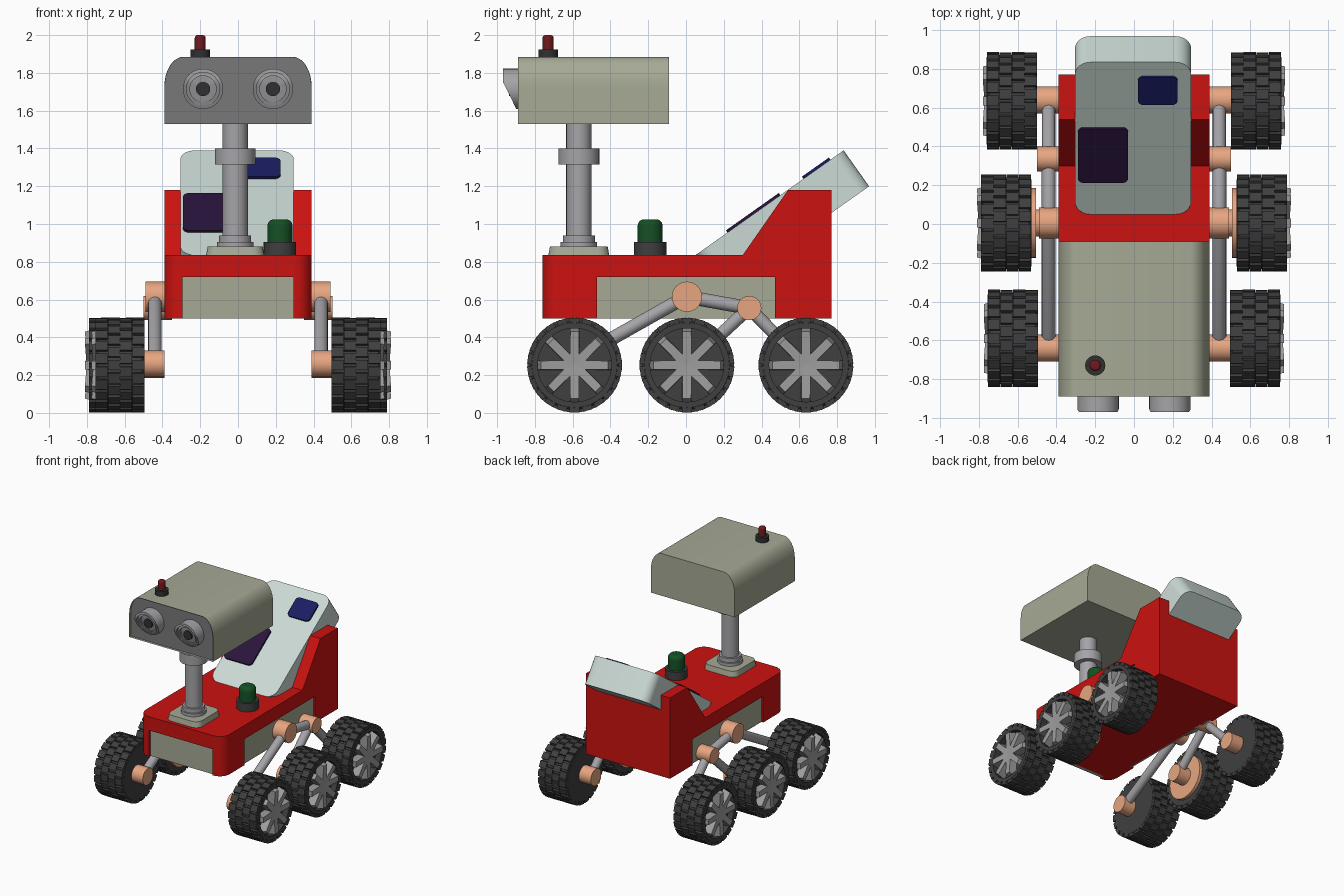
import bpy, bmesh
from math import sin, cos, pi, atan2
from mathutils import Matrix, Vector

if "Cube" in bpy.data.objects:
    bpy.data.objects.remove(bpy.data.objects["Cube"])


def mat(name, r, g, b):
    m = bpy.data.materials.new(name)
    m.diffuse_color = (r, g, b, 1)
    m.use_nodes = True
    m.node_tree.nodes["Principled BSDF"].inputs["Base Color"].default_value = m.diffuse_color
    return m


RED = mat("red", .6, .006, .005)
SAGE = mat("sage", .38, .40, .30)
PALE = mat("pale", .60, .70, .66)
SALMON = mat("salmon", .80, .38, .22)
TYRE = mat("rubber", .05, .05, .05)
DARK = mat("dark", .03, .03, .03)
FACE = mat("face_grey", .19, .19, .19)
STEEL = mat("steel", .38, .37, .39)
PURPLE = mat("purple", .022, .007, .045)
BLUE = mat("blue", .01, .012, .12)
GREEN = mat("green", .007, .08, .017)
LAMP = mat("lamp_red", .16, .01, .013)


def finish(name, bm, m, mw=Matrix()):
    bmesh.ops.remove_doubles(bm, verts=bm.verts, dist=1e-5)
    bmesh.ops.recalc_face_normals(bm, faces=bm.faces)
    me = bpy.data.meshes.new(name)
    bm.to_mesh(me)
    bm.free()
    me.materials.append(m)
    o = bpy.data.objects.new(name, me)
    o.matrix_world = mw
    bpy.context.collection.objects.link(o)
    return o


def axes(x, y, z, origin):
    return Matrix.Translation(origin) @ Matrix((x, y, z)).transposed().to_4x4()


def side(x=0, y=0, z=0):   # local z points to +x
    return axes((0, 1, 0), (0, 0, 1), (1, 0, 0), (x, y, z))


def front(x=0, y=0, z=0):  # local z points to -y
    return axes((1, 0, 0), (0, 0, 1), (0, -1, 0), (x, y, z))


def prism_bm(pts, z0, z1, taper=1):
    bm = bmesh.new()
    c = Vector((sum(p[0] for p in pts), sum(p[1] for p in pts))) / len(pts)
    lo = [bm.verts.new((x, y, z0)) for x, y in pts]
    hi = [bm.verts.new((c.x + (x - c.x) * taper, c.y + (y - c.y) * taper, z1)) for x, y in pts]
    bm.faces.new(lo[::-1])
    top = bm.faces.new(hi)
    for i in range(len(pts)):
        j = (i + 1) % len(pts)
        bm.faces.new((lo[i], lo[j], hi[j], hi[i]))
    return bm, top


def rounded(x0, x1, y0, y1, r, n=6):
    pts = []
    for k, (cx, cy) in enumerate([(x1 - r, y1 - r), (x0 + r, y1 - r), (x0 + r, y0 + r), (x1 - r, y0 + r)]):
        pts += [(cx + r * cos((k + i / n) * pi / 2), cy + r * sin((k + i / n) * pi / 2)) for i in range(n + 1)]
    return pts


def prism(name, pts, z0, z1, m, mw=Matrix(), taper=1):
    return finish(name, prism_bm(pts, z0, z1, taper)[0], m, mw)


def lathe_bm(profile, n=32):
    bm = bmesh.new()
    vs = [bm.verts.new((r, 0, h)) for r, h in profile]
    es = [bm.edges.new(e) for e in zip(vs, vs[1:])]
    bmesh.ops.spin(bm, geom=vs + es, cent=(0, 0, 0), axis=(0, 0, 1), angle=2 * pi, steps=n)
    bmesh.ops.remove_doubles(bm, verts=bm.verts, dist=1e-5)
    return bm


def lathe(name, profile, m, mw=Matrix(), n=32):
    return finish(name, lathe_bm(profile, n), m, mw)


def cyl(r, h0, h1):
    return [(0, h0), (r, h0), (r, h1), (0, h1)]


def dome(r, h, c):
    return [(0, 0), (r, 0)] + [(r - c + c * cos(i * pi / 12), h - c + c * sin(i * pi / 12)) for i in range(7)] + [(0, h)]


def box(bm, size, mw):
    bmesh.ops.create_cube(bm, size=1, matrix=mw @ Matrix.Diagonal((*size, 1)))


# body: side profile with raised wedge at the back, rounded front corners
bm, _ = prism_bm([(-.76, .5), (.77, .5), (.77, 1.18), (.54, 1.18), (.30, .835), (-.76, .835)], -.39, .39)
corners = [e for e in bm.edges if all(abs(v.co.x + .76) < 1e-4 for v in e.verts)
           and abs(e.verts[0].co.z - e.verts[1].co.z) < 1e-4]
bmesh.ops.bevel(bm, geom=corners, offset=.09, segments=6, profile=.5, affect='EDGES')
body = finish("body", bm, RED, side())

# shallow panel recesses, open at the bottom
bm = bmesh.new()
for s in (-1, 1):
    box(bm, (.1, .94, .32), Matrix.Translation((s * .41, 0, .56)))
box(bm, (.59, .1, .32), Matrix.Translation((0, -.78, .56)))
cutter = finish("recess_cutter", bm, SAGE)
mod = body.modifiers.new("recess", 'BOOLEAN')
mod.object, mod.solver = cutter, 'EXACT'
bpy.context.view_layer.objects.active = body
bpy.ops.object.modifier_apply(modifier="recess")
bpy.data.objects.remove(cutter)

bm = bmesh.new()
for s in (-1, 1):
    box(bm, (.03, .94, .22), Matrix.Translation((s * .358, 0, .61)))
box(bm, (.59, .03, .22), Matrix.Translation((0, -.728, .61)))
finish("inset_panels", bm, SAGE)

# sloping solar board with two cells
a = atan2(.555, .785)
slope = axes((1, 0, 0), (0, cos(a), sin(a)), (0, -sin(a), cos(a)), (0, .05, .835))
prism("solar_board", rounded(-.305, .295, 0, .961, .08), -.233, 0, PALE, slope)
prism("large_solar_cell", rounded(-.29, -.03, .208, .55, .03), -.01, .014, PURPLE, slope)
prism("small_solar_cell", rounded(.02, .225, .70, .875, .03), -.01, .014, BLUE, slope)

# mast
prism("mast_plate", rounded(-.17, .14, -.73, -.405, .06), .83, .88, SAGE, taper=.94)
lathe("mast", [(0, .87), (.097, .87), (.097, .905), (.085, .905), (.085, .94), (.067, .94), (.067, 1.315),
               (.108, 1.315), (.108, 1.40), (.067, 1.40), (.067, 1.54), (0, 1.54)],
      STEEL, Matrix.Translation((-.015, -.567, 0)))

# head: rounded upper corners, recessed face
arc = [(.29 + .10 * cos(i * pi / 16), 1.725 + .16 * sin(i * pi / 16)) for i in range(9)]
outline = [(-.39, 1.53), (.39, 1.53)] + arc + [(-x, z) for x, z in reversed(arc)]
bm, face = prism_bm(outline, .09, .89)
bmesh.ops.inset_region(bm, faces=[face], thickness=.015)
bmesh.ops.inset_region(bm, faces=[face], thickness=.001, depth=-.02)
face.material_index = 1
head = finish("head", bm, SAGE, front())
head.data.materials.append(FACE)

# eyes: nested rings with a hooded, sloping front
for x in (-.185, .185):
    bm = lathe_bm([(0, -.03), (.107, -.03), (.107, .10), (.088, .10), (.088, .082), (.07, .082), (.07, .064), (0, .064)])
    for v in bm.verts:
        if v.co.z > 0:
            v.co.z *= 1 - .72 * min(1, max(0, (.04 - v.co.y) / .147))
    finish("eye_rings", bm, STEEL, front(x, -.87, 1.715))
    lathe("eye_pupil", cyl(.038, 0, .066), DARK, front(x, -.87, 1.715))

# head beacon and deck lamp
lathe("beacon_base", cyl(.052, 0, .04), DARK, Matrix.Translation((-.2, -.73, 1.885)))
lathe("beacon", dome(.029, .115, .015), LAMP, Matrix.Translation((-.2, -.73, 1.885)))
lathe("lamp_base", cyl(.086, -.005, .07), TYRE, Matrix.Translation((.222, -.19, .835)))
lathe("lamp", dome(.066, .19, .035), GREEN, Matrix.Translation((.222, -.19, .835)))

# wheel meshes: tyre with staggered tread blocks, eight spokes
R, W, ROWS, N = .236, .26, 4, 22
bm = lathe_bm([(0, 0), (.225, 0), (R, .012), (R, W - .012), (.225, W), (.195, W), (.195, W - .05), (0, W - .05)], 44)
for row in range(ROWS):
    for i in range(N):
        t = Matrix.Rotation(2 * pi * (i + row % 2 * .5) / N, 4, 'Z')
        box(bm, (.028, .054, W / ROWS - .002), t @ Matrix.Translation((R, 0, (row + .5) * W / ROWS)))
tyre = finish("tyre", bm, TYRE)
bm = bmesh.new()
for i in range(8):
    box(bm, (.197, .05, .07), Matrix.Rotation(i * pi / 4, 4, 'Z') @ Matrix.Translation((.0985, 0, W - .025)))
for v in bm.verts:  # chamfer the outer ends back to the rim
    if v.co.z > W and v.co.xy.length > .15:
        v.co.x *= .9
        v.co.y *= .9
        v.co.z += .01
spokes = finish("spokes", bm, FACE)
spokes.data.materials[0] = mat("spoke_grey", .34, .34, .34)


def rod(name, p, q, r, m):
    d = Vector(q) - Vector(p)
    n = d.length
    cap = [(r * sin(i * pi / 12), -r * cos(i * pi / 12)) for i in range(7)]
    prof = cap + [(x, n - h) for x, h in reversed(cap)]
    lathe(name, prof, m, Matrix.Translation(p) @ d.to_track_quat('Z', 'Y').to_matrix().to_4x4(), 20)


# running gear on both sides
for s in (-1, 1):
    turn = Matrix() if s > 0 else Matrix.Rotation(pi, 4, 'Z')
    for y, x in ((-.59, .495), (.005, .53), (.635, .50)):
        for part in (tyre, spokes):
            o = bpy.data.objects.new("wheel_" + part.name, part.data)
            o.matrix_world = turn @ side(x, s * y, .253)
            bpy.context.collection.objects.link(o)
    for name, y, z, r, x0, x1 in (("main_pivot", .005, .615, .08, .35, .49), ("rear_pivot", .335, .555, .064, .35, .50),
                                  ("front_axle", -.64, .26, .07, .39, .51), ("middle_axle", .005, .255, .07, .40, .54),
                                  ("rear_axle", .64, .255, .07, .39, .51), ("middle_hub_disc", .005, .253, .18, .505, .54)):
        lathe(name, cyl(r, x0, x1), SALMON, turn @ side(0, s * y, z))
    X = s * .44
    rod("front_arm", (X, 0, .615), (X, -.62, .265), .036, STEEL)
    rod("rear_link", (X, 0, .615), (X, .335, .555), .036, STEEL)
    rod("middle_arm", (X, .335, .555), (X, .01, .255), .034, STEEL)
    rod("rear_arm", (X, .335, .555), (X, .62, .265), .034, STEEL)

bpy.data.objects.remove(tyre)
bpy.data.objects.remove(spokes)
bpy.ops.object.select_all(action='SELECT')
bpy.context.view_layer.objects.active = body
bpy.ops.object.shade_smooth_by_angle(angle=.6)
